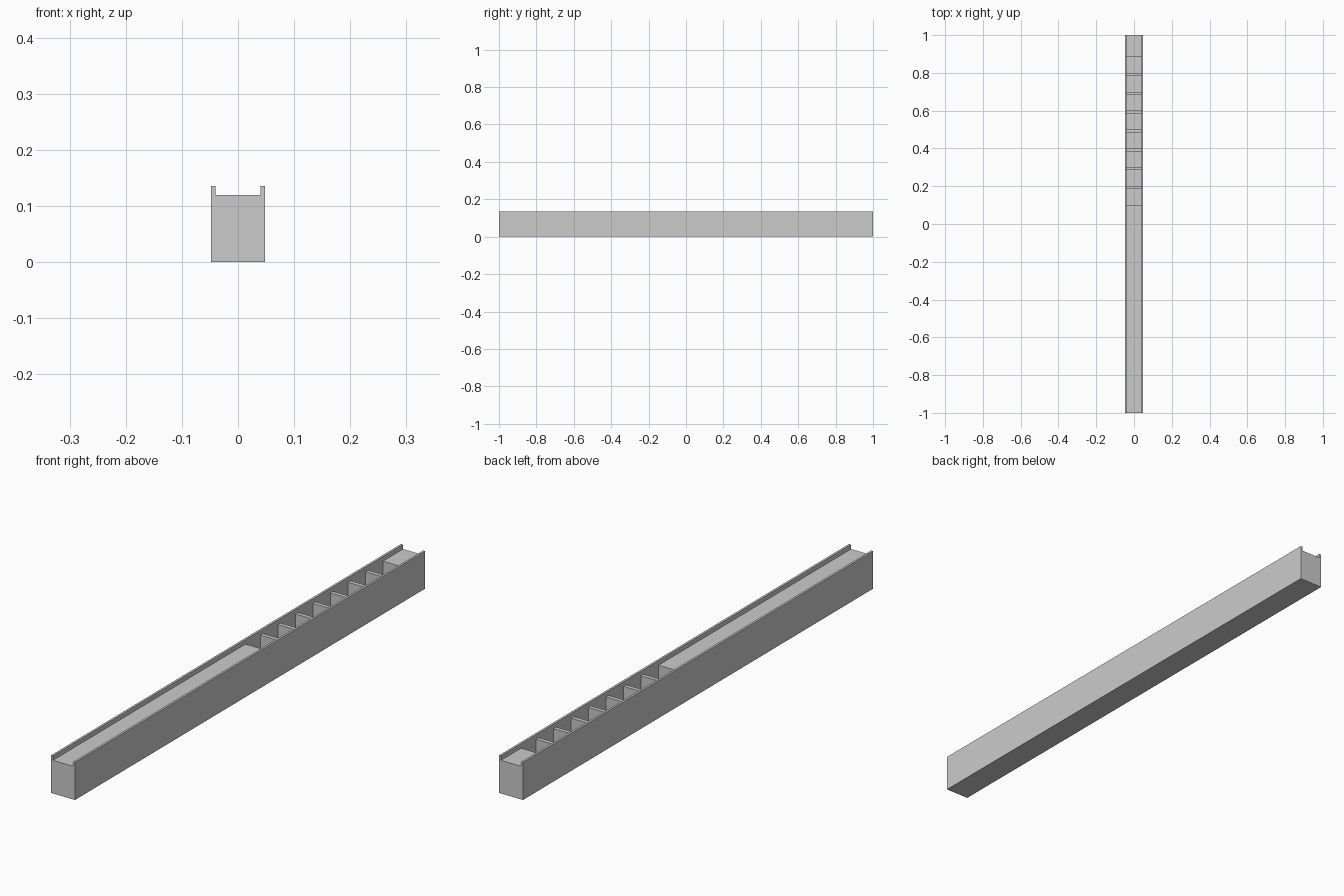
import bpy, bmesh

if "Cube" in bpy.data.objects:
    bpy.data.objects.remove(bpy.data.objects["Cube"])

HALF_W, INNER, HEIGHT, DECK = 0.048, 0.04, 0.136, 0.12
POCKET_FLOOR, POCKET_LEN, PITCH, FIRST, COUNT = 0.02, 0.085, 0.1, 0.1, 8


def make_object(name, bm):
    bmesh.ops.recalc_face_normals(bm, faces=bm.faces)
    mesh = bpy.data.meshes.new(name)
    bm.to_mesh(mesh)
    bm.free()
    obj = bpy.data.objects.new(name, mesh)
    bpy.context.collection.objects.link(obj)
    return obj


# Beam with raised side lips: U-topped section swept along y
half = [(HALF_W, 0), (HALF_W, HEIGHT), (INNER, HEIGHT), (INNER, DECK)]
section = half + [(-x, z) for x, z in reversed(half)]
bm = bmesh.new()
face = bm.faces.new([bm.verts.new((x, -1, z)) for x, z in section])
swept = bmesh.ops.extrude_face_region(bm, geom=[face], use_keep_orig=True)
bmesh.ops.translate(bm, vec=(0, 2, 0),
                    verts=[v for v in swept["geom"] if isinstance(v, bmesh.types.BMVert)])
beam = make_object("channel_beam", bm)

# Row of pockets, leaving thin ribs between them
bm = bmesh.new()
top = HEIGHT + 0.05
for i in range(COUNT):
    box = bmesh.ops.create_cube(bm, size=1)["verts"]
    bmesh.ops.scale(bm, vec=(2 * INNER, POCKET_LEN, top - POCKET_FLOOR), verts=box)
    bmesh.ops.translate(bm, verts=box, vec=(
        0, FIRST + i * PITCH + POCKET_LEN / 2, (top + POCKET_FLOOR) / 2))
cutter = make_object("pocket_cutter", bm)
cutter.hide_render = True
cutter.hide_set(True)

cut = beam.modifiers.new("pockets", 'BOOLEAN')
cut.operation = 'DIFFERENCE'
cut.solver = 'EXACT'
cut.object = cutter

# Bake the cut and drop the helper
bpy.context.view_layer.objects.active = beam
beam.select_set(True)
bpy.ops.object.modifier_apply(modifier=cut.name)
bpy.data.objects.remove(cutter)
